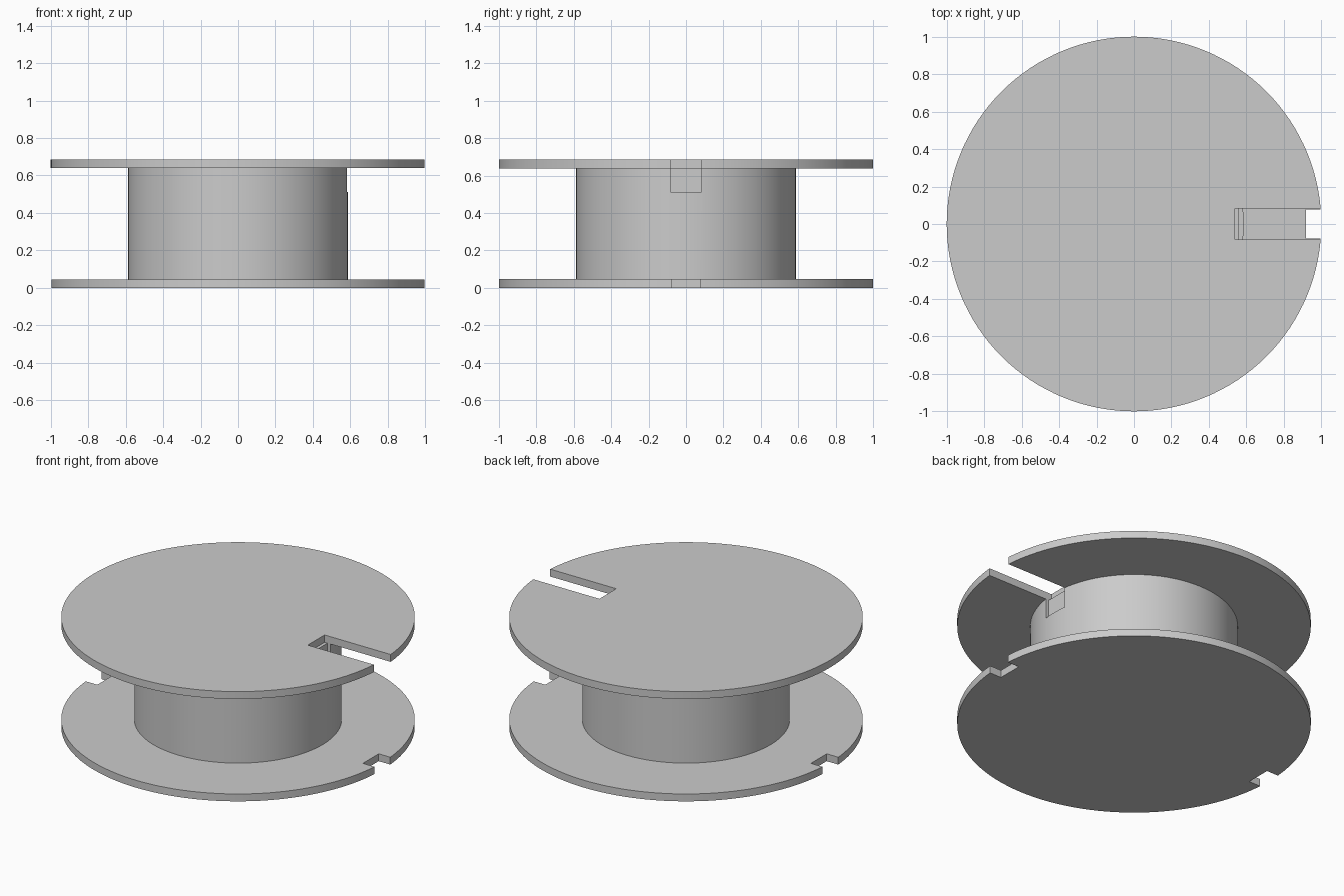
import bpy
import bmesh
import math

cube = bpy.data.objects.get("Cube")
if cube:
    bpy.data.objects.remove(cube, do_unlink=True)

RIM, HUB = 1.0, 0.587          # radii
HEIGHT, THICK = 0.685, 0.046   # total height, flange thickness
UNDER = HEIGHT - THICK         # underside of the upper flange

grey = bpy.data.materials.new("plain_grey")
grey.use_nodes = True
grey.diffuse_color = (0.6, 0.6, 0.6, 1)
grey.node_tree.nodes["Principled BSDF"].inputs["Base Color"].default_value = (0.6, 0.6, 0.6, 1)


def finish(name, bm):
    bmesh.ops.recalc_face_normals(bm, faces=bm.faces)
    mesh = bpy.data.meshes.new(name)
    bm.to_mesh(mesh)
    bm.free()
    mesh.materials.append(grey)
    obj = bpy.data.objects.new(name, mesh)
    bpy.context.collection.objects.link(obj)
    return obj


def lathe(name, profile, steps=128):
    """Revolve an open (radius, z) profile about z and cap both ends."""
    bm = bmesh.new()
    verts = [bm.verts.new((r, 0, z)) for r, z in profile]
    edges = [bm.edges.new(pair) for pair in zip(verts, verts[1:])]
    bmesh.ops.spin(bm, geom=verts + edges, cent=(0, 0, 0), axis=(0, 0, 1),
                   angle=math.tau, steps=steps)
    bmesh.ops.remove_doubles(bm, verts=bm.verts, dist=0.0001)
    bmesh.ops.holes_fill(bm, edges=[e for e in bm.edges if e.is_boundary], sides=0)
    return finish(name, bm)


def prism(name, outline, half_width):
    """Extrude an (x, z) outline along y."""
    bm = bmesh.new()
    face = bm.faces.new([bm.verts.new((x, -half_width, z)) for x, z in outline])
    new = bmesh.ops.extrude_face_region(bm, geom=[face])["geom"]
    bmesh.ops.translate(bm, vec=(0, 2 * half_width, 0),
                        verts=[v for v in new if isinstance(v, bmesh.types.BMVert)])
    return finish(name, bm)


# Spool body: two flanges joined by a drum
spool = lathe("spool", [(RIM, 0), (RIM, THICK), (HUB, THICK),
                        (HUB, UNDER), (RIM, UNDER), (RIM, HEIGHT)])

# Long slot in the upper flange, stepping down into the drum
cutters = [prism("slot_cutter", [(0.54, 0.8), (0.54, UNDER), (0.56, UNDER),
                                 (0.56, 0.513), (1.1, 0.513), (1.1, 0.8)], 0.083)]

# Short notches on opposite sides of the lower flange
for side in (-1, 1):
    cutters.append(prism("notch_cutter", [(side * x, z) for x, z in
                   ((0.917, -0.1), (1.1, -0.1), (1.1, 0.1), (0.917, 0.1))], 0.078))

bpy.ops.object.select_all(action="DESELECT")
spool.select_set(True)
bpy.context.view_layer.objects.active = spool
for cutter in cutters:
    cutter.hide_render = True
    mod = spool.modifiers.new("cut", "BOOLEAN")
    mod.operation = "DIFFERENCE"
    mod.solver = "EXACT"
    mod.object = cutter
    bpy.ops.object.modifier_apply(modifier=mod.name)
    bpy.data.objects.remove(cutter, do_unlink=True)

bpy.ops.object.shade_smooth_by_angle(angle=math.radians(30))
